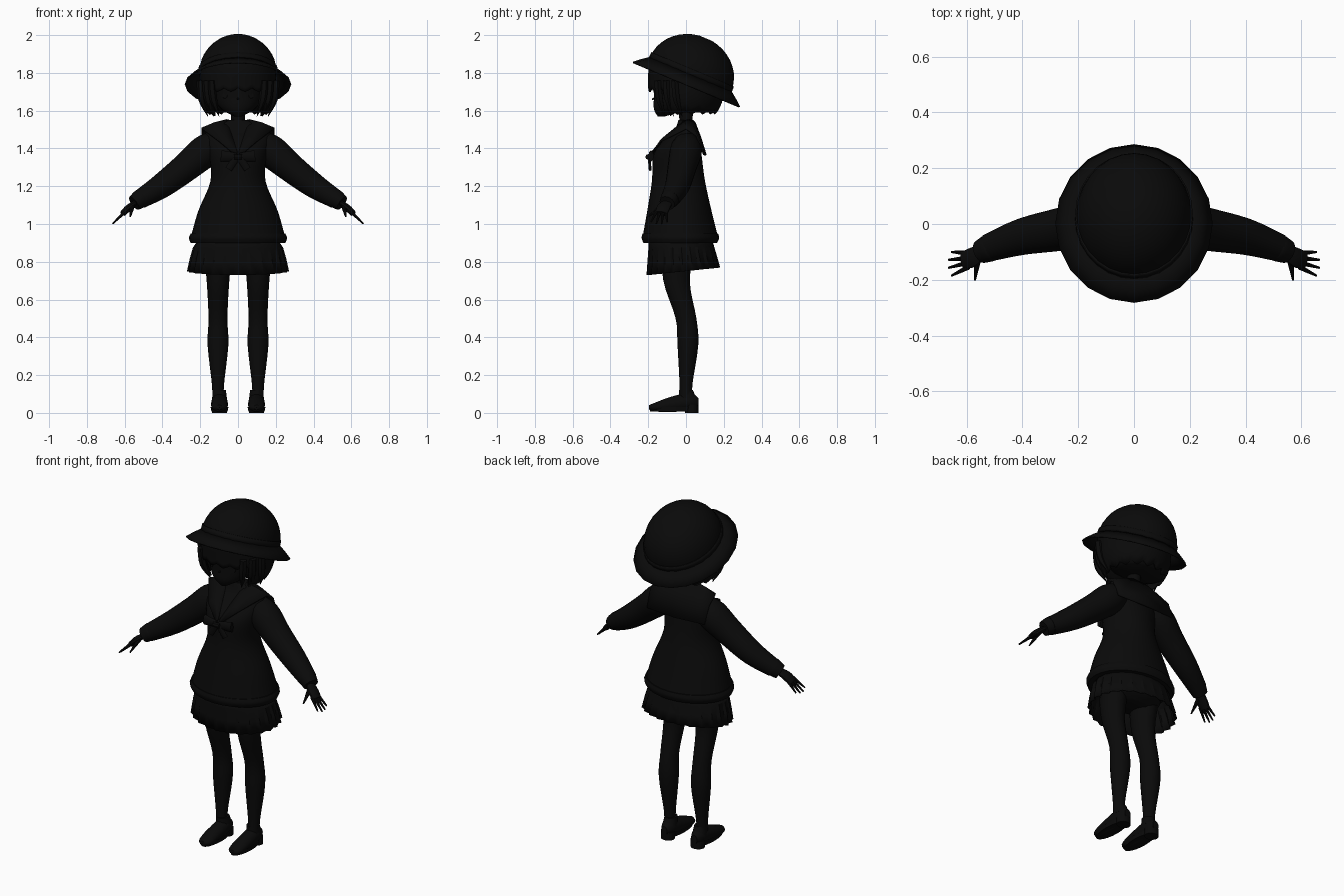
import bpy, bmesh
from math import sin, cos, pi, sqrt, radians
from mathutils import Vector, Matrix

if "Cube" in bpy.data.objects:
    bpy.data.objects.remove(bpy.data.objects["Cube"], do_unlink=True)

black = bpy.data.materials.new("black")
black.use_nodes = True
shade = .003
black.diffuse_color = (shade, shade, shade, 1)
black.node_tree.nodes["Principled BSDF"].inputs["Base Color"].default_value = (shade, shade, shade, 1)


def finish(name, bm, mirror=False, thickness=0, sharp=40):
    """Turn a bmesh into a shaded object, optionally mirrored and thickened."""
    bmesh.ops.recalc_face_normals(bm, faces=bm.faces)
    mesh = bpy.data.meshes.new(name)
    bm.to_mesh(mesh)
    bm.free()
    mesh.materials.append(black)
    part = bpy.data.objects.new(name, mesh)
    bpy.context.collection.objects.link(part)
    bpy.ops.object.select_all(action='DESELECT')
    part.select_set(True)
    bpy.context.view_layer.objects.active = part
    bpy.ops.object.shade_smooth_by_angle(angle=radians(sharp))
    if mirror:
        part.modifiers.new("mirror", 'MIRROR')
    if thickness:
        part.modifiers.new("thickness", 'SOLIDIFY').thickness = thickness


def bridge(bm, rows, closed=True):
    """Join neighbouring rows of points with quads."""
    rows = [[bm.verts.new(point) for point in row] for row in rows]
    for low, high in zip(rows, rows[1:]):
        count = len(low)
        for i in range(count if closed else count - 1):
            j = (i + 1) % count
            bm.faces.new((low[i], low[j], high[j], high[i]))
    return rows


def smooth(keys, steps=4):
    """Pass a flowing curve through a few key points of any dimension."""
    keys = [Vector(key) for key in keys]
    result = []
    for i, (start, end) in enumerate(zip(keys, keys[1:])):
        leave = (end - keys[max(i - 1, 0)]) / 2
        arrive = (keys[min(i + 2, len(keys) - 1)] - start) / 2
        for step in range(steps):
            t = step / steps
            ease = t * t * (3 - 2 * t)
            result.append(start.lerp(end, ease) + leave * t * (1 - t) ** 2 - arrive * t * t * (1 - t))
    return result + [keys[-1]]


def loft(name, rings, sides, caps=True, **options):
    """Skin rings given as centre and two half axes."""
    bm = bmesh.new()
    turns = [2 * pi * i / sides for i in range(sides)]
    rows = bridge(bm, [[centre + u * cos(turn) + v * sin(turn) for turn in turns]
                       for centre, u, v in rings])
    if caps:
        bm.faces.new(rows[0])
        bm.faces.new(rows[-1])
    finish(name, bm, **options)


def stack(name, levels, sides=20, x=0, **options):
    """Level ellipses: height, y centre, x radius, y radius."""
    rings = [(Vector((x, y, z)), Vector((wide, 0, 0)), Vector((0, deep, 0)))
             for z, y, wide, deep in smooth(levels)]
    loft(name, rings, sides, **options)


def tube(name, path, sides=12, flat=1, **options):
    """Tapered limb through x, y, z, radius keys; flat scales its height."""
    path = smooth(path)
    last = len(path) - 1
    rings = []
    for i, key in enumerate(path):
        along = (path[min(i + 1, last)] - path[max(i - 1, 0)]).xyz.normalized()
        across = along.cross(Vector((0, 1, 0))).normalized()
        rings.append((key.xyz, across * key.w * flat, across.cross(along) * key.w))
    loft(name, rings, sides, **options)


# Hat: dome, band and sloping brim share one tilted axis
tilt = Matrix.Rotation(radians(-22.7), 3, 'X')
hat_base = Vector((0, .025, 1.795))
hat_wide, hat_deep, hat_tall = .207, .233, .207


def hat_part(name, profile, sides, **options):
    """Profile points are height above the hat base and growth of the rim."""
    rings = [(hat_base + tilt @ Vector((0, 0, height)), Vector((hat_wide + grow, 0, 0)),
              tilt @ Vector((0, hat_deep + grow, 0))) for height, grow in profile]
    loft(name, rings, sides, **options)


dome_turns = [pi / 2 * i / 10 for i in range(10)]
loft("hat_dome", [(hat_base + tilt @ Vector((0, 0, hat_tall * sin(turn))),
                   Vector((hat_wide * cos(turn), 0, 0)),
                   tilt @ Vector((0, hat_deep * cos(turn), 0))) for turn in dome_turns], 28)
hat_part("hat_brim", [(0, 0), (-.03, .04), (-.06, .075)], 20, caps=False, thickness=.008)
hat_part("hat_band", [(-.01, .005), (.025, .004)], 28, caps=False, thickness=.006)

# Head, features and neck
stack("head", [(1.57, -.13, .02, .02), (1.61, -.08, .09, .09), (1.68, -.02, .14, .15),
               (1.8, 0, .16, .17), (1.9, .02, .13, .14)], 24)
tube("nose", [(0, -.15, 1.67, .01), (0, -.18, 1.66, .003)], 8)
tube("eye", [(.06, -.13, 1.68, .025), (.07, -.15, 1.68, .015)], mirror=True)
stack("neck", [(1.5, .01, .045, .04), (1.54, 0, .036, .033), (1.63, 0, .04, .045)], 12)

# Bobbed hair: a shell curling in at its pointed hem, cut high over the face
crown, strands, drops = 1.9, 64, 8
bm = bmesh.new()
rows = [[] for drop in range(drops + 1)]
for i in range(strands):
    turn = 2 * pi * i / strands
    from_front = abs(turn - pi)
    hem = 1.7 if from_front < .9 else 1.57 if from_front < 1.3 else 1.58
    hem += .02 if i % 4 == 0 else .008 * (i % 2)
    for drop, row in enumerate(rows):
        z = crown + (hem - crown) * drop / drops
        radius = .2 - 3 * max(1.7 - z, z - 1.8, 0) ** 2
        row.append((radius * sin(turn), radius * cos(turn), z))
bridge(bm, rows)
finish("bobbed_hair", bm, thickness=.01, sharp=60)
stack("hair_nape", [(1.59, .05, .13, .09), (1.62, .04, .17, .13), (1.7, .04, .18, .15)])
for i, name in enumerate(("front", "middle", "rear")):
    x, y = .11 + .03 * i, -.12 + .045 * i
    tube(name + "_side_lock", [(x + .03, y - .03, 1.76, .02), (x + .02, y - .02, 1.66, .02),
                               (x - .01, y + .01, 1.57, .001)], 6, mirror=True)

# Sailor top with a turned hem
stack("sailor_top", [(.93, -.03, .25, .2), (1.07, -.035, .21, .17), (1.23, -.04, .145, .14),
                     (1.37, -.045, .155, .127), (1.45, -.02, .17, .09), (1.5, 0, .16, .06),
                     (1.55, 0, .05, .04)], 28)
stack("top_hem", [(.9, -.03, .25, .195), (.925, -.03, .26, .205), (.95, -.03, .25, .2)], 28)

# Sailor collar: square flap behind, lapels meeting at the bow
neckline = [(0, .05, 1.54), (.04, .04, 1.55), (.06, .02, 1.555), (.06, -.01, 1.55),
            (.03, -.1, 1.465), (.003, -.18, 1.38)]
edge = [(0, .11, 1.365), (.188, .1, 1.37), (.193, .06, 1.47), (.193, 0, 1.51),
        (.1, -.14, 1.44), (.012, -.19, 1.365)]
middle = [(Vector(a) + Vector(b)) / 2 + Vector((0, 0, .008)) for a, b in zip(neckline, edge)]
bm = bmesh.new()
bridge(bm, [neckline, middle, edge], closed=False)
finish("sailor_collar", bm, mirror=True, thickness=.01)

# Bow with loops, tails and a knot
tube("bow_loop", [(.01, -.19, 1.355, .01), (.09, -.185, 1.36, .014)], 8, flat=2.2, mirror=True)
tube("bow_tail", [(.01, -.195, 1.35, .008), (.05, -.19, 1.29, .008)], 6, flat=2.4, mirror=True)
tube("bow_knot", [(-.02, -.2, 1.355, .015), (.02, -.2, 1.355, .015)], 8)

# Pleated skirt, its hem a little lower in front
pleats, skirt_top, skirt_length = 24, .93, .18
bm = bmesh.new()
rows = []
for fall in (0, .3, .65, 1):
    wide, deep = .2 + .07 * sqrt(fall), .165 + .03 * fall
    row = []
    for i in range(pleats * 2):
        fold = i % 2
        turn = pi * (i + fold / 3) / pleats
        scale = 1 - .06 * fall * fold
        row.append((wide * scale * cos(turn), deep * scale * sin(turn) - .03 + .016 * fall,
                    skirt_top - skirt_length * fall + .02 * fall * sin(turn)))
    rows.append(row)
bridge(bm, rows)
finish("pleated_skirt", bm, thickness=.006, sharp=20)
stack("hips", [(.8, -.04, .11, .07), (.84, -.035, .18, .12), (.92, -.035, .19, .14)], 16)

# Sleeves and cuffs
tube("sleeve", [(.1, 0, 1.44, .06), (.17, 0, 1.39, .085), (.27, -.02, 1.305, .077),
                (.4, -.045, 1.205, .066), (.52, -.085, 1.13, .05)], 16, mirror=True)
tube("cuff", [(.5, -.08, 1.143, .045), (.515, -.085, 1.135, .05), (.55, -.1, 1.11, .042)], 16, mirror=True)

# Hands: fingers fan out from the palm
tube("palm", [(.54, -.095, 1.116, .026), (.58, -.12, 1.085, .036), (.61, -.13, 1.055, .032)],
     10, flat=.5, mirror=True)
for i, name in enumerate(("little", "ring", "middle", "index")):
    fan = i / 3
    reach = .02 * sin(pi * (fan + .2) / 1.4)
    tube(name + "_finger", [(.595, -.105 - .05 * fan, 1.068, .01),
                            (.645 + reach, -.1 - .085 * fan, 1.02 - reach, .004)], 8, mirror=True)
tube("thumb", [(.56, -.125, 1.095, .014), (.57, -.2, 1.04, .004)], 8, mirror=True)

# Legs
stack("leg", [(.9, -.04, .08, .09), (.7, -.05, .06, .07), (.5, 0, .05, .055),
              (.36, .01, .055, .055), (.15, 0, .032, .034), (.05, 0, .03, .034)], 16, x=.106, mirror=True)

# Loafers: upper, collar, sole and heel
foot = .098
shoe = smooth([(.065, .055, .02, .025), (.02, .06, .04, .048), (-.09, .043, .045, .04),
               (-.17, .03, .038, .022), (-.195, .03, .015, .012)])
loft("shoe_upper", [(Vector((foot, y, z)), Vector((wide, 0, 0)), Vector((0, 0, tall)))
                    for y, z, wide, tall in shoe], 14, mirror=True)
stack("shoe_collar", [(.07, .01, .04, .048), (.12, 0, .034, .038)], 14, x=foot, mirror=True)
stack("shoe_sole", [(.008, -.07, .043, .12), (.03, -.07, .047, .127)], x=foot, mirror=True)
stack("shoe_heel", [(0, .03, .04, .036), (.045, .03, .04, .036)], 14, x=foot, mirror=True)
